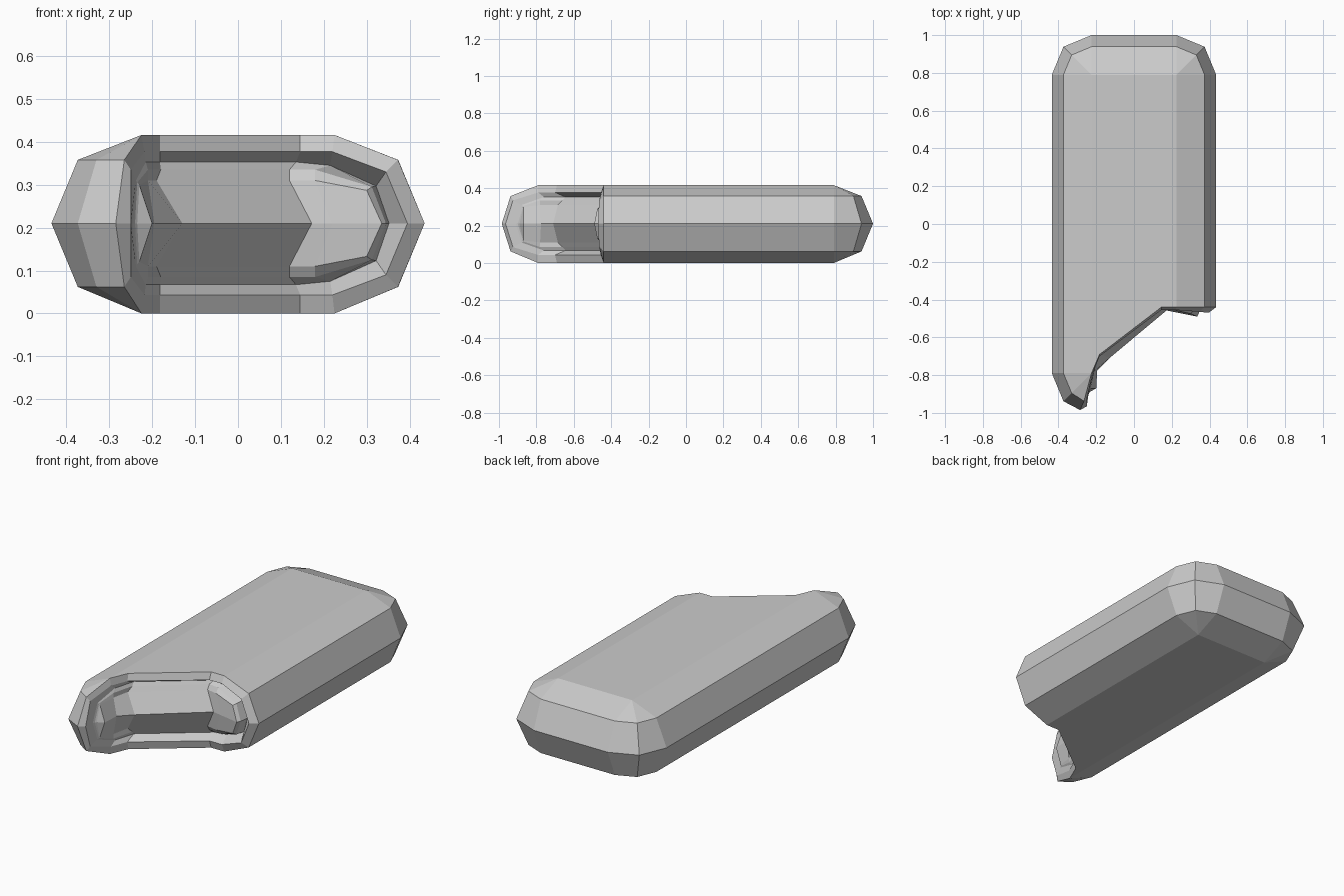
import bpy, bmesh
from math import sin, cos, pi

if "Cube" in bpy.data.objects:
    bpy.data.objects.remove(bpy.data.objects["Cube"])

MID, R = 0.21, 0.21        # half thickness / edge rounding radius
HX, HY = 0.225, 0.79       # flat core of the rounded slab

bm = bmesh.new()


def face(pts):
    # adds a face for the upper half, dropping repeated points
    clean = []
    for p in pts:
        p = tuple(p)
        if p not in clean:
            clean.append(p)
    if len(clean) > 2:
        bm.faces.new([bm.verts.new(p) for p in clean])


def strip(a, b):
    for i in range(len(a) - 1):
        face((a[i], a[i + 1], b[i + 1], b[i]))


def corner(sx, sy, r, z, angles):
    return [(sx * HX + r * cos(a), sy * HY + r * sin(a), z) for a in angles]


# Bite rings from the slab surface inward: left middle, over the top, right middle
rim = [(-.285, -.985, MID), (-.265, -.938, .358), (-.225, -.79, .418), (-.182, -.69, .418),
       (.145, -.44, .418), (.225, -.44, .418), (.373, -.44, .358), (.435, -.44, MID)]
lip = [(-.25, -.965, MID), (-.25, -.925, .335), (-.218, -.79, .377), (-.182, -.70, .377),
       (.145, -.455, .377), (.22, -.455, .377), (.345, -.465, .33), (.395, -.47, MID)]
groove = [(-.245, -.91, MID), (-.238, -.88, .31), (-.215, -.76, .353), (-.182, -.645, .353),
          (.135, -.40, .353), (.215, -.40, .345), (.322, -.41, .297), (.352, -.42, MID)]
filling = [(-.24, -.90, MID), (-.235, -.87, .305), (-.21, -.78, .335), (-.18, -.66, .335),
           (.12, -.42, .335), (.18, -.43, .335), (.312, -.46, .295), (.345, -.47, MID)]
step = [(-.235, -.89, MID), (-.23, -.87, .30), (-.21, -.78, .31), (-.19, -.685, .31),
        (.12, -.435, .31), (.18, -.447, .31), (.30, -.475, .287), (.335, -.49, MID)]
ridge = [(-.235, -.89, MID), (-.20, -.87, MID), (-.195, -.775, MID), (-.13, -.71, MID),
         (.172, -.458, MID), (.22, -.467, MID), (.32, -.487, MID), (.335, -.49, MID)]
rings = [rim, lip, groove, filling, step, ridge]
for a, b in zip(rings, rings[1:]):
    strip(a, b)

# Rounded slab: one outline per height, open where the bite is
q = pi / 4
levels = []
for r, z, end, start in ((0, .418, rim[2], rim[5]),
                         (R * cos(q), .358, rim[1], rim[6]),
                         (R, MID, rim[0], rim[7])):
    levels.append([start] + corner(1, 1, r, z, (0, q, 2 * q))
                  + corner(-1, 1, r, z, (2 * q, 3 * q, 4 * q))
                  + corner(-1, -1, r, z, (4 * q, 5 * q)) + [end])
strip(levels[0], levels[1])
strip(levels[1], levels[2])

# Flat top with the bite outline
face([(-HX, HY, .418)] + rim[2:6] + [(HX, HY, .418)])

# Mirror the upper half to the underside and weld
geo = bmesh.ops.duplicate(bm, geom=bm.verts[:] + bm.edges[:] + bm.faces[:])["geom"]
for v in geo:
    if isinstance(v, bmesh.types.BMVert):
        v.co.z = 2 * MID - v.co.z
for v in bm.verts:
    v.co.z -= 0.002 if v.co.z > 0.415 or v.co.z < 0.005 else 0
    v.co.z = max(0, v.co.z)
bmesh.ops.remove_doubles(bm, verts=bm.verts[:], dist=0.0005)
bmesh.ops.recalc_face_normals(bm, faces=bm.faces[:])

mesh = bpy.data.meshes.new("bitten_bar")
bm.to_mesh(mesh)
bm.free()
bar = bpy.data.objects.new("bitten_bar", mesh)
bpy.context.collection.objects.link(bar)
